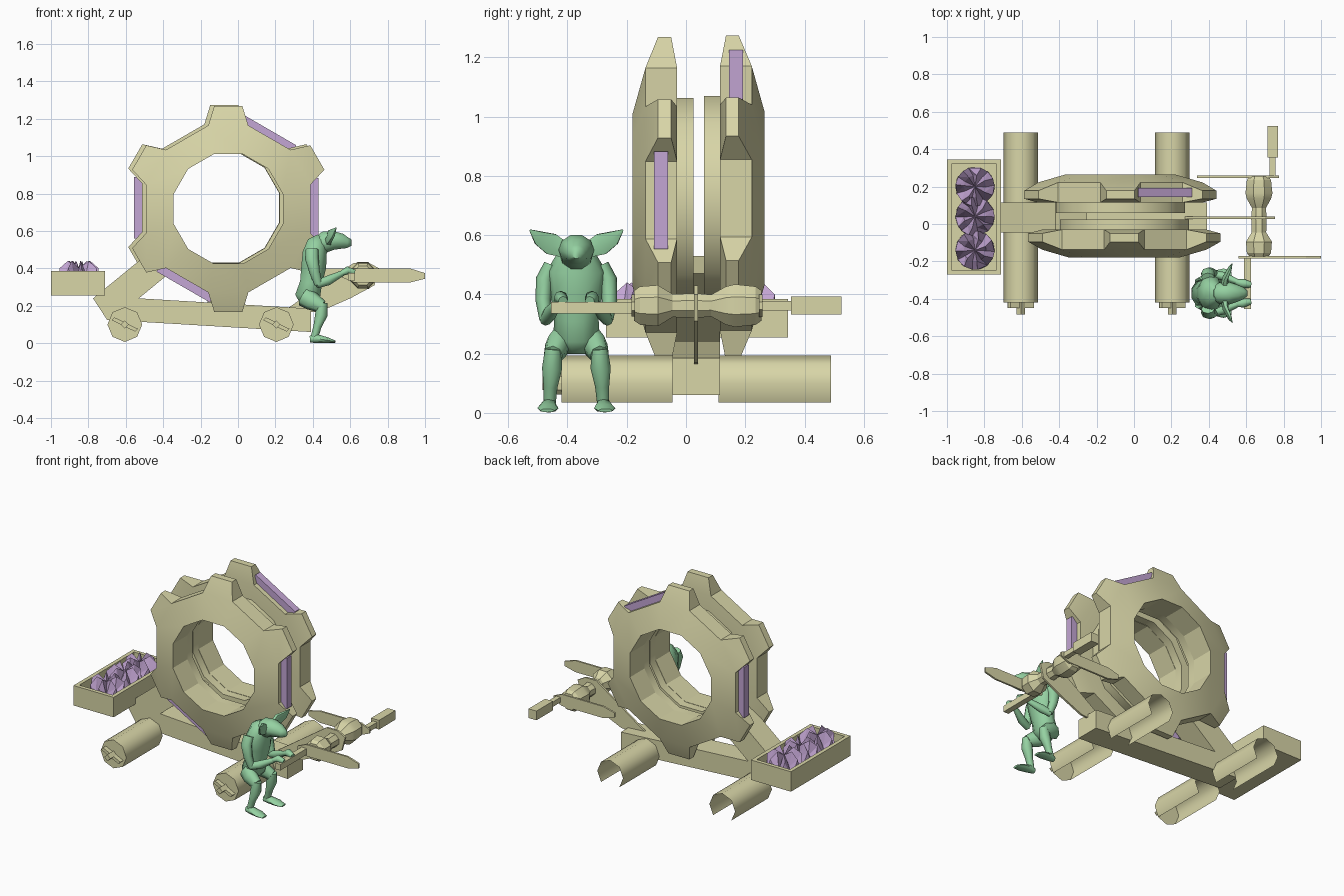
import bpy, bmesh, math, random
from mathutils import Vector

if "Cube" in bpy.data.objects:
    bpy.data.objects.remove(bpy.data.objects["Cube"])

random.seed(4)


def colour(name, rgb):
    m = bpy.data.materials.new(name)
    m.diffuse_color = (*rgb, 1)
    m.use_nodes = True
    m.node_tree.nodes["Principled BSDF"].inputs["Base Color"].default_value = m.diffuse_color
    return m


TAN = colour("pale_khaki", (0.69, 0.67, 0.39))
VIOLET = colour("crystal_violet", (0.55, 0.38, 0.66))
GREEN = colour("skin_green", (0.30, 0.64, 0.36))


def make(name, verts, faces, mat, smooth=0):
    me = bpy.data.meshes.new(name)
    me.from_pydata(verts, [], faces)
    bm = bmesh.new()
    bm.from_mesh(me)
    bmesh.ops.recalc_face_normals(bm, faces=bm.faces)
    bm.to_mesh(me)
    bm.free()
    me.materials.append(mat)
    ob = bpy.data.objects.new(name, me)
    bpy.context.collection.objects.link(ob)
    if smooth:
        bpy.ops.object.select_all(action='DESELECT')
        bpy.context.view_layer.objects.active = ob
        ob.select_set(True)
        bpy.ops.object.shade_smooth_by_angle(angle=math.radians(smooth))
    return ob


def prism(name, outline, y0, y1, mat=TAN):
    """Side outline in x and z, extruded along y."""
    n = len(outline)
    v = [(x, y, z) for y in (y0, y1) for x, z in outline]
    f = [list(range(n)), list(range(n, 2 * n))]
    f += [(i, (i + 1) % n, n + (i + 1) % n, n + i) for i in range(n)]
    return make(name, v, f, mat)


def box(name, x0, x1, y0, y1, z0, z1, mat=TAN):
    return prism(name, [(x0, z0), (x1, z0), (x1, z1), (x0, z1)], y0, y1, mat)


def loft(name, path, radii, mat, sides=8, smooth=60, hint=(0, 1, 0), turn=0.0):
    """Elliptical rings along a path; radii are (along hint, across)."""
    pts = [Vector(p) for p in path]
    v, f, n = [], [], len(path)
    for i, p in enumerate(pts):
        d = (pts[min(i + 1, n - 1)] - pts[max(i - 1, 0)]).normalized()
        up = d.cross(Vector(hint)).normalized()
        side = up.cross(d)
        a, b = radii[i]
        for k in range(sides):
            t = math.tau * k / sides + turn
            v.append(p + side * a * math.cos(t) + up * b * math.sin(t))
    for i in range(n - 1):
        for k in range(sides):
            k2 = (k + 1) % sides
            f.append((i * sides + k, i * sides + k2, (i + 1) * sides + k2, (i + 1) * sides + k))
    f += [list(range(sides)), list(range((n - 1) * sides, n * sides))]
    return make(name, v, f, mat, smooth)


# Toothed wheels: twelve-sided hole, bevelled face, six tapered teeth
def toothed_wheel(name, cx, cz, face, slope, top0, top1, back):
    def polar(r, deg, y):
        a = math.radians(deg)
        return (cx + r * math.cos(a), y, cz + r * math.sin(a))
    base = [30 + 60 * k + s for k in range(6) for s in (-13.5, 13.5)]
    hole = [30 + 60 * k + s for k in range(6) for s in (-15, 15)]
    tips = [30 + 60 * k + s for k in range(6) for s in (-7.8, 7.8)]
    rings = [(0.303, hole, face), (0.459, base, slope), (0.459, base, back),
             (0.303, hole, back), (0.555, tips, top0), (0.555, tips, top1)]
    v = [polar(r, d, y) for r, ds, y in rings for d in ds]
    f = []
    for i in range(12):
        j = (i + 1) % 12
        A, B, C, D, E, F = [(12 * q + i, 12 * q + j) for q in range(6)]
        for P, Q in ((A, B), (C, D), (D, A)):
            f.append((P[0], P[1], Q[1], Q[0]))
        if i % 2:
            f.append((B[0], B[1], C[1], C[0]))
        else:
            for P, Q in ((B, E), (E, F), (F, C)):
                f.append((P[0], P[1], Q[1], Q[0]))
            f += [(P[0], C[s], F[s], E[s]) if s == 0 else (P[1], C[s], F[s], E[s])
                  for s, P in ((0, B), (1, B))]
    make(name, v, f, TAN, 20)


def glow_panel(name, cx, cz, deg, y0, y1):
    a = math.radians(deg)
    pts = [(0.43, -0.165), (0.482, -0.165), (0.482, 0.165), (0.43, 0.165)]
    prism(name, [(cx + r * math.cos(a) - t * math.sin(a), cz + r * math.sin(a) + t * math.cos(a))
                 for r, t in pts], y0, y1, VIOLET)


def inner_ring(name, cx, cz, y0, y1):
    v, f = [], []
    for r, y in ((0.305, y0), (0.357, y0), (0.357, y1), (0.305, y1)):
        v += [(cx + r * math.cos(math.radians(15 + 30 * k)), y,
               cz + r * math.sin(math.radians(15 + 30 * k))) for k in range(12)]
    for q in range(4):
        for k in range(12):
            k2, q2 = (k + 1) % 12, (q + 1) % 4
            f.append((q * 12 + k, q * 12 + k2, q2 * 12 + k2, q2 * 12 + k))
    make(name, v, f, TAN, 35)


front_c, back_c = (-0.052, 0.718), (-0.073, 0.724)
toothed_wheel("front_toothed_wheel", *front_c, -0.18, -0.137, -0.095, -0.05, -0.03)
toothed_wheel("back_toothed_wheel", *back_c, 0.265, 0.222, 0.178, 0.135, 0.115)
inner_ring("front_inner_ring", *front_c, -0.03, 0.025)
inner_ring("back_inner_ring", *back_c, 0.06, 0.115)
for deg in (0, 240):
    glow_panel("front_wheel_panel", *front_c, deg, -0.108, -0.06)
for deg in (60, 180):
    glow_panel("back_wheel_panel", *back_c, deg, 0.145, 0.192)

# Chassis: long bar, rear strut and thin winch bracket
prism("chassis_bar", [(-0.775, 0.24), (-0.70, 0.125), (0.39, 0.06), (0.39, 0.185), (-0.53, 0.24)],
      -0.045, 0.115)
prism("rear_strut", [(-0.775, 0.24), (-0.53, 0.24), (-0.25, 0.47), (-0.42, 0.53)], -0.045, 0.115)
prism("winch_bracket", [(0.2, 0.15), (0.44, 0.17), (0.6, 0.24), (0.73, 0.31), (0.755, 0.40),
                        (0.70, 0.43), (0.62, 0.43), (0.27, 0.19)], 0.027, 0.04)

# Rollers: octagonal shells open underneath, capped at the front, with hubs
for cx in (-0.605, 0.205):
    octo = [(cx + 0.093 * math.sin(math.tau * k / 8), 0.1 - 0.093 * math.cos(math.tau * k / 8))
            for k in range(8)]
    for y0, y1 in ((-0.42, -0.045), (0.11, 0.49)):
        v = [(x, y, z) for y in (y0, y1) for x, z in octo]
        f = [(k, k + 1, k + 9, k + 8) for k in range(1, 7)]
        if y0 < 0:
            f.append(list(range(8)))
        make("roller_shell", v, f, TAN, 50)
    prism("roller_hub", [(cx - 0.022, 0.1), (cx, 0.078), (cx + 0.022, 0.1), (cx, 0.122)], -0.485, -0.42)
    prism("roller_hub_bar", [(cx - 0.07, 0.123), (cx + 0.055, 0.062), (cx + 0.07, 0.077),
                             (cx - 0.055, 0.138)], -0.45, -0.42)

# Ore box
box("ore_box_floor", -1, -0.71, -0.27, 0.345, 0.255, 0.28)
for x in (-1, -0.735):
    box("ore_box_side", x, x + 0.025, -0.27, 0.345, 0.255, 0.385)
for y in (-0.27, 0.32):
    box("ore_box_end", -0.975, -0.735, y, y + 0.025, 0.255, 0.385)

# Crystal heap: jagged fans of spikes
for k, cy in enumerate((-0.14, 0.04, 0.2)):
    v, f, n = [(-0.85, cy, 0.40)], [], 14
    for r, zs in ((0.06, (0.35, 0.44)), (0.105, (0.30, 0.40)), (0.105, (0.275, 0.275))):
        for i in range(n):
            a = math.tau * i / n + random.uniform(-0.12, 0.12)
            v.append((-0.85 + r * math.cos(a), cy + r * math.sin(a), zs[(i + k) % 2]))
    for i in range(n):
        j = (i + 1) % n
        f.append((0, 1 + i, 1 + j))
        for q in (1, 1 + n):
            f += [(q + i, q + j, q + n + j), (q + i, q + n + j, q + n + i)]
    make("crystal_heap", v, f, VIOLET)

# Winch: waisted drum, two crank blades and their grips
WX, WZ = 0.668, 0.362
stations = [(-0.175, .055), (-0.155, .07), (-0.095, .075), (-0.045, .042), (0.035, .045),
            (0.085, .04), (0.135, .07), (0.165, .078), (0.235, .07), (0.255, .055)]
loft("winch_drum", [(WX, y, WZ) for y, r in stations], [(r, r) for y, r in stations], TAN,
     8, 25, (1, 0, 0), math.pi / 8)
blade = [(0.56, 0.35), (0.62, 0.325), (0.92, 0.325), (1.0, 0.345), (1.0, 0.375), (0.92, 0.4),
         (0.62, 0.4), (0.56, 0.375)]
prism("front_crank_blade", blade, -0.184, -0.172)
prism("back_crank_blade", [(2 * WX - x, 2 * WZ - z) for x, z in blade], 0.247, 0.259)
box("front_crank_grip", 0.588, 0.625, -0.455, -0.18, 0.335, 0.375)
box("back_crank_shaft", 0.725, 0.757, 0.25, 0.36, 0.345, 0.377)
box("back_crank_grip", 0.713, 0.77, 0.355, 0.525, 0.332, 0.392)

# Creature turning the crank
CY = -0.37
loft("creature_torso", [(x, CY, z) for x, z in ((.37, .20), (.372, .25), (.39, .32), (.405, .41),
                                               (.41, .48), (.425, .53), (.45, .56))],
     [(.035, .035), (.078, .07), (.075, .062), (.09, .07), (.1, .068), (.07, .06), (.04, .035)],
     GREEN, 10)
loft("creature_head", [(x, CY, z) for x, z in ((.42, .53), (.46, .54), (.51, .55), (.555, .545),
                                              (.585, .537), (.607, .538))],
     [(.04, .035), (.058, .06), (.06, .053), (.045, .043), (.032, .03), (.014, .018)], GREEN, 10)
for s in (-1, 1):
    def at(*p):
        return [(x, CY + s * y, z) for x, y, z in p]
    loft("creature_ear", at((.485, .04, .55), (.49, .085, .57), (.51, .125, .59), (.525, .157, .617)),
         [(.022, .03), (.016, .042), (.012, .028), (.002, .003)], GREEN, 6, 40, (1, 0, 0))
    loft("creature_thigh", at((.355, .045, .25), (.395, .065, .225), (.45, .078, .195)),
         [(.04, .055), (.042, .05), (.032, .035)], GREEN)
    loft("creature_shin", at((.45, .078, .215), (.445, .082, .15), (.425, .087, .09), (.408, .09, .03)),
         [(.028, .03), (.034, .033), (.024, .022), (.02, .02)], GREEN)
    loft("creature_foot", at((.385, .09, .022), (.42, .092, .025), (.48, .096, .016), (.52, .098, .008)),
         [(.016, .018), (.026, .024), (.036, .015), (.024, .006)], GREEN)
    loft("creature_upper_arm", at((.395, .085, .5), (.395, .107, .45), (.41, .112, .38), (.43, .105, .315)),
         [(.025, .035), (.03, .036), (.026, .028), (.02, .022)], GREEN, 8, 60, (0, 1, 0))
    loft("creature_forearm", at((.42, .105, .315), (.48, .09, .335), (.56, .058, .375)),
         [(.02, .022), (.024, .026), (.014, .015)], GREEN)
    loft("creature_hand", at((.55, .06, .372), (.585, .052, .39), (.622, .045, .378)),
         [(.015, .013), (.024, .022), (.016, .016)], GREEN)
